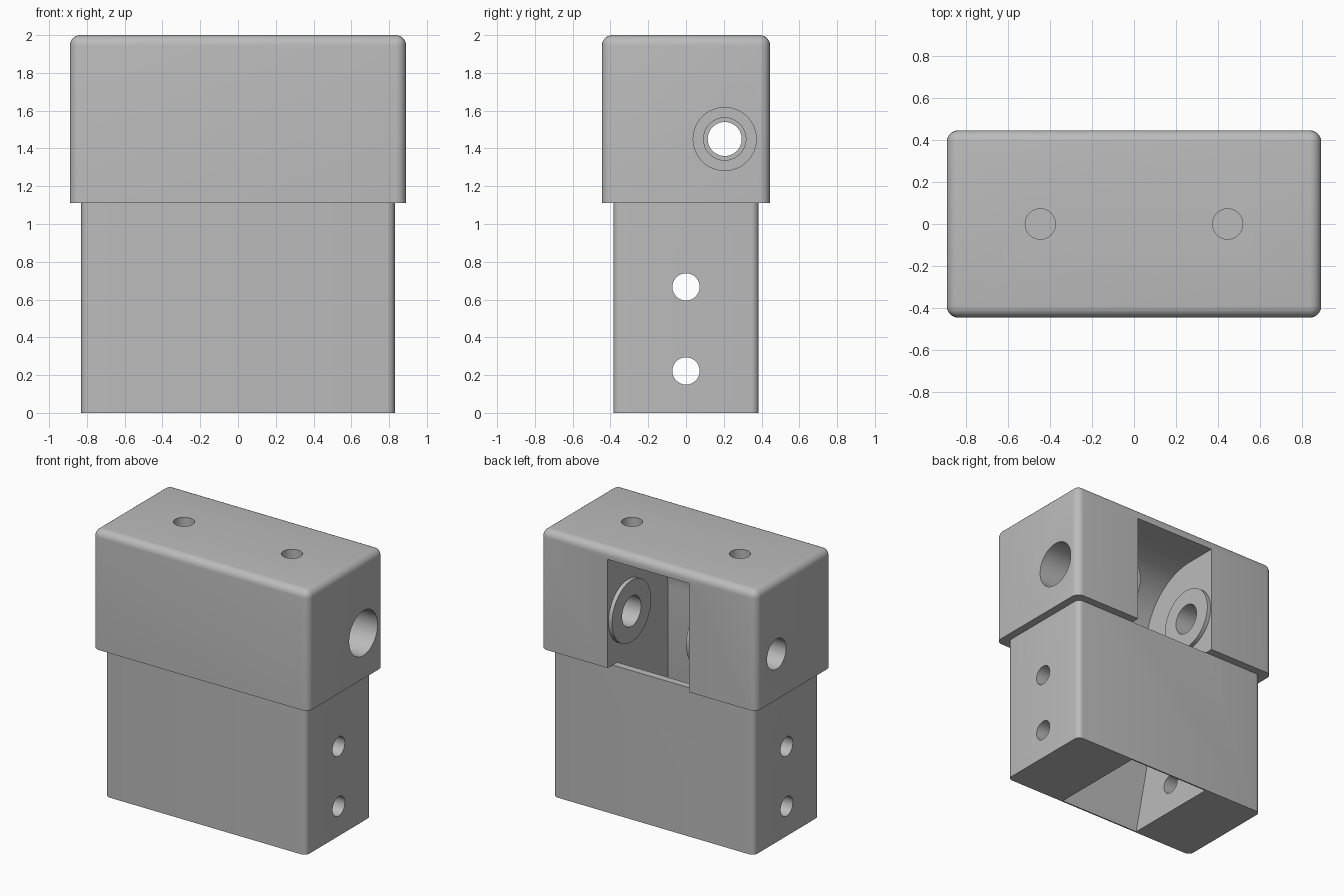
import bpy, bmesh, math
from mathutils import Matrix

if "Cube" in bpy.data.objects:
    bpy.data.objects.remove(bpy.data.objects["Cube"], do_unlink=True)

grey = bpy.data.materials.new("plain grey")
grey.use_nodes = True
colour = (0.5, 0.5, 0.5, 1)
grey.diffuse_color = colour
grey.node_tree.nodes["Principled BSDF"].inputs["Base Color"].default_value = colour


def make(name, bm):
    bmesh.ops.recalc_face_normals(bm, faces=bm.faces)
    mesh = bpy.data.meshes.new(name)
    bm.to_mesh(mesh)
    bm.free()
    mesh.materials.append(grey)
    obj = bpy.data.objects.new(name, mesh)
    bpy.context.collection.objects.link(obj)
    return obj


def block(name, hx, hy, z0, z1, radius, round_top):
    """Box with rounded upright edges and, if wanted, a rounded top."""
    bm = bmesh.new()
    bmesh.ops.create_cube(bm, size=1)
    for v in bm.verts:
        v.co = (v.co.x * 2 * hx, v.co.y * 2 * hy, z1 if v.co.z > 0 else z0)
    edges = []
    for e in bm.edges:
        a, b = (v.co.z for v in e.verts)
        if a != b or (round_top and a == z1):
            edges.append(e)
    bmesh.ops.bevel(bm, geom=edges, offset=radius, segments=6,
                    profile=0.5, affect='EDGES')
    return make(name, bm)


def cylinder(name, radius, start, end, axis):
    """Cylinder between two coordinates along x or z, through the given point."""
    bm = bmesh.new()
    bmesh.ops.create_cone(bm, cap_ends=True, segments=64, radius1=radius,
                          radius2=radius, depth=end - start)
    mid = (start + end) / 2
    if axis[0] == 'x':
        m = Matrix.Translation((mid, axis[1], axis[2])) @ Matrix.Rotation(math.pi / 2, 4, 'Y')
    else:
        m = Matrix.Translation((axis[1], axis[2], mid))
    bmesh.ops.transform(bm, matrix=m, verts=bm.verts)
    return make(name, bm)


def combine(target, tool, operation):
    """Apply a boolean and discard the tool."""
    tool.hide_render = True
    mod = target.modifiers.new("join", 'BOOLEAN')
    mod.operation = operation
    mod.solver = 'EXACT'
    mod.object = tool
    bpy.context.view_layer.update()
    result = bpy.data.meshes.new_from_object(
        target.evaluated_get(bpy.context.evaluated_depsgraph_get()))
    target.modifiers.clear()
    target.data = result
    bpy.data.objects.remove(tool, do_unlink=True)


STEP = 1.11
SHAFT_Y, SHAFT_Z = 0.205, 1.45
SLOT = 0.335
REACH = 0.47

# Wide head on a narrower base
housing = block("housing", 0.89, 0.445, STEP, 2, 0.055, True)
combine(housing, block("base", 0.83, 0.385, 0, 1.3, 0.04, False), 'UNION')

# Slot: round-fronted wheel space open at the back, flared mouth underneath
front = SHAFT_Y - REACH
profile = [(0.6, SHAFT_Z + REACH)]
for i in range(33):
    a = math.pi / 2 * (1 + i / 32)
    profile.append((SHAFT_Y + REACH * math.cos(a), SHAFT_Z + REACH * math.sin(a)))
profile += [(front, 0.445), (-0.375, 0), (-0.375, -0.1), (0.375, -0.1), (0.375, 0),
            (0.33, 0.445), (0.33, STEP - 0.001), (0.6, STEP - 0.001)]
bm = bmesh.new()
face = bm.faces.new([bm.verts.new((-SLOT, y, z)) for y, z in profile])
side = bmesh.ops.extrude_face_region(bm, geom=[face])
bmesh.ops.translate(bm, vec=(2 * SLOT, 0, 0),
                    verts=[g for g in side["geom"] if isinstance(g, bmesh.types.BMVert)])
combine(housing, make("slot_cutter", bm), 'DIFFERENCE')

# Raised bosses around the shaft on both slot walls
shaft = ('x', SHAFT_Y, SHAFT_Z)
for start in (-SLOT - 0.05, SLOT - 0.03):
    combine(housing, cylinder("boss", 0.23, start, start + 0.08, shaft), 'UNION')

# Stepped shaft bore: (radius, start, end)
for radius, start, end in ((0.09, -1, 0.2), (0.112, -1, -0.75),
                           (0.112, -0.55, 0.7), (0.167, 0.56, 1)):
    combine(housing, cylinder("bore_cutter", radius, start, end, shaft), 'DIFFERENCE')

# Cross holes through the base, blind holes in the top
for z in (0.222, 0.667):
    combine(housing, cylinder("cross_cutter", 0.072, -1, 1, ('x', 0, z)), 'DIFFERENCE')
for x in (-0.445, 0.445):
    combine(housing, cylinder("top_cutter", 0.072, 1.66, 2.1, ('z', x, 0)), 'DIFFERENCE')

# Smooth rounds, crisp edges
bpy.ops.object.select_all(action='DESELECT')
housing.select_set(True)
bpy.context.view_layer.objects.active = housing
bpy.ops.object.shade_smooth_by_angle(angle=math.radians(30))
